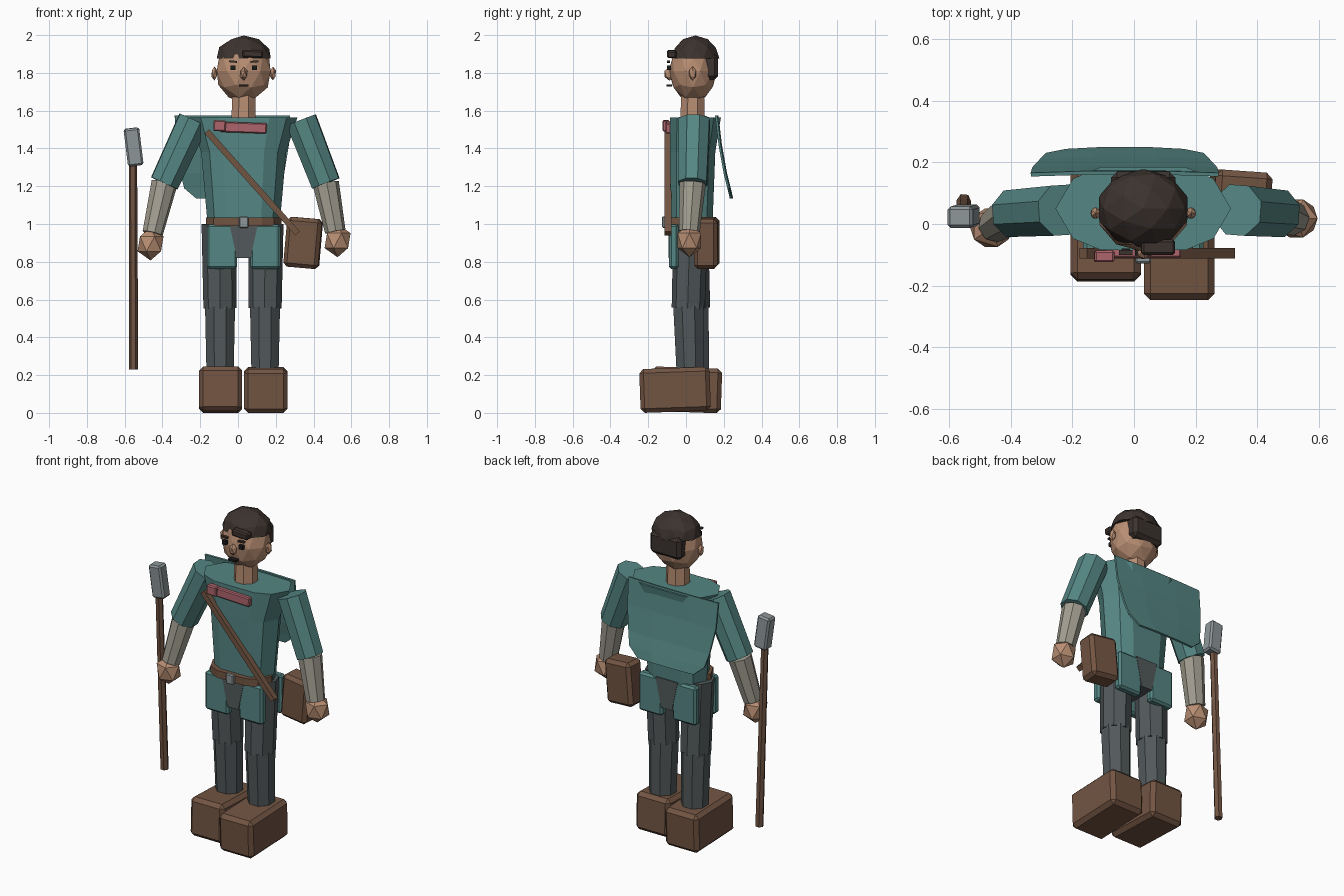
import bpy, bmesh, math
from mathutils import Vector, Matrix, Euler

if "Cube" in bpy.data.objects:
    bpy.data.objects.remove(bpy.data.objects["Cube"])

COLORS = dict(teal=(.09, .24, .23), brown=(.17, .09, .055), skin=(.48, .27, .17), trousers=(.085, .1, .105),
              cream=(.36, .34, .28), hair=(.045, .033, .028), red=(.42, .13, .15),
              metal=(.27, .31, .32), black=(.012, .011, .012))
MATS = {}
for key, c in COLORS.items():
    MATS[key] = bpy.data.materials.new(key)
    MATS[key].diffuse_color = (*c, 1)


def finish(name, bm, mat, bevel=0):
    bmesh.ops.recalc_face_normals(bm, faces=bm.faces)
    me = bpy.data.meshes.new(name)
    bm.to_mesh(me)
    bm.free()
    ob = bpy.data.objects.new(name, me)
    bpy.context.collection.objects.link(ob)
    me.materials.append(MATS[mat])
    if bevel:
        mod = ob.modifiers.new("bevel", 'BEVEL')
        mod.width, mod.segments = bevel, 1
    return ob


def box(name, center, size, mat, rot=(0, 0, 0), bevel=0):
    bm = bmesh.new()
    r = Euler([math.radians(a) for a in rot]).to_matrix().to_4x4()
    bmesh.ops.create_cube(bm, size=1, matrix=Matrix.Translation(center) @ r @ Matrix.Diagonal((*size, 1)))
    return finish(name, bm, mat, bevel)


def limb(name, a, b, ra, rb, mat, sides=8):
    a, b = Vector(a), Vector(b)
    bm = bmesh.new()
    m = Matrix.Translation((a + b) / 2) @ (b - a).to_track_quat('Z', 'Y').to_matrix().to_4x4()
    bmesh.ops.create_cone(bm, cap_ends=True, segments=sides, radius1=ra, radius2=rb, depth=(b - a).length,
                          matrix=m @ Matrix.Rotation(math.pi / sides, 4, 'Z'))
    return finish(name, bm, mat)


def ball(name, center, radii, mat, sub=1, cut=None):
    bm = bmesh.new()
    bmesh.ops.create_icosphere(bm, subdivisions=sub, radius=1,
                               matrix=Matrix.Translation(center) @ Matrix.Diagonal((*radii, 1)))
    if cut is not None:
        g = bm.verts[:] + bm.edges[:] + bm.faces[:]
        bmesh.ops.bisect_plane(bm, geom=g, plane_co=(0, 0, cut), plane_no=(0, 0, -1), clear_outer=True)
        bmesh.ops.holes_fill(bm, edges=[e for e in bm.edges if e.is_boundary])
    return finish(name, bm, mat)


def loft(name, rings, mat, bevel=0):
    bm = bmesh.new()
    vs = [[bm.verts.new(p) for p in ring] for ring in rings]
    n = len(vs[0])
    for lo, hi in zip(vs, vs[1:]):
        for i in range(n):
            bm.faces.new((lo[i], lo[(i + 1) % n], hi[(i + 1) % n], hi[i]))
    bm.faces.new(vs[0])
    bm.faces.new(vs[-1])
    return finish(name, bm, mat, bevel)


# Torso and belt share one ten-sided outline
OUTLINE = [(1, 0), (.8, .72), (.48, 1), (-.48, 1), (-.8, .72), (-1, 0), (-.8, -.72), (-.48, -1), (.48, -1), (.8, -.72)]


def ring(z, rx, ry, cy):
    return [(.03 + x * rx, cy + y * ry, z) for x, y in OUTLINE]


loft("torso", [ring(.99, .19, .11, .03), ring(1.38, .225, .12, .035), ring(1.565, .285, .135, .05)], "teal")
loft("belt", [ring(.99, .2, .11, .0), ring(1.035, .2, .11, .0)], "brown")
box("belt_buckle", (.03, -.115, 1.01), (.05, .025, .06), "metal", bevel=.005)

# Tunic skirt panels, front and back, split in the middle
for side, x in (("left", -.085), ("right", .145)):
    for face, y in (("front", -.065), ("back", .12)):
        box(f"skirt_{face}_{side}", (x, y, .88), (.16, .05, .235), "teal", bevel=.012)
for face, y in (("front", -.067), ("back", .122)):
    box(f"skirt_{face}_middle", (.03, y, .91), (.09, .04, .17), "teal")

# Pelvis wedge showing through the skirt split
loft("pelvis", [[(.03 + sx * w, .027 + sy * .12, z) for sx, sy in ((-1, -1), (1, -1), (1, 1), (-1, 1))]
                for z, w in ((.82, .037), (1.0, .075))], "trousers")

# Legs and boots
for side, x, y, dx in (("left", -.095, .04, -1), ("right", .143, .012, 1)):
    limb(f"{side}_thigh", (x + dx * .006, .025, 1.0), (x, y, .555), .092, .088, "trousers")
    limb(f"{side}_shin", (x, y, .565), (x, y + .01, .22), .086, .078, "trousers")
box("left_boot", (-.092, .002, .122), (.228, .372, .236), "brown", (-2, 0, 0), .022)
box("right_boot", (.147, -.058, .122), (.23, .372, .232), "brown", (2, 0, 0), .022)

# Arms and hands
ARMS = {"left": ((-.235, .045, 1.55), (-.39, .035, 1.215), (-.452, -.005, .95), (-.463, -.012, .895)),
        "right": ((.335, .045, 1.55), (.465, .035, 1.215), (.515, .018, .96), (.527, .018, .912))}
for side, (shoulder, elbow, wrist, hand) in ARMS.items():
    limb(f"{side}_sleeve", shoulder, elbow, .088, .082, "teal")
    limb(f"{side}_forearm", elbow, wrist, .07, .055, "cream")
    ball(f"{side}_hand", hand, (.077, .073, .088), "skin")

# Neck, head and face
limb("neck", (.03, .035, 1.54), (.03, .035, 1.69), .07, .066, "skin")
ball("head", (.03, .037, 1.81), (.15, .127, .165), "skin", 2)
ball("nose", (.03, -.088, 1.795), (.022, .03, .036), "skin")
ball("hair_cap", (.03, .05, 1.868), (.152, .13, .13), "hair", 2, 1.875)
box("hair_back", (.03, .128, 1.83), (.21, .085, .135), "hair", bevel=.02)
box("hair_fringe", (.078, -.075, 1.9), (.11, .05, .04), "hair", (0, 3, 0), .008)
for side, s in (("left", -1), ("right", 1)):
    ball(f"{side}_ear", (.03 + s * .155, .035, 1.797), (.018, .021, .037), "skin")
    box(f"{side}_eye", (.03 + s * .057, -.09, 1.826), (.027, .02, .024), "black")
    box(f"{side}_brow", (.03 + s * .057, -.092, 1.86), (.043, .016, .01), "hair", (0, -s * 5, 0))
box("mouth", (.03, -.088, 1.733), (.052, .03, .012), "black")

# Cape hanging off the back
CAPE = [(1.575, .16, .305), (1.42, .178, .3), (1.27, .205, .275), (1.19, .225, .255), (1.135, .238, .19)]
bm = bmesh.new()
rows = [[bm.verts.new((-.03 + t * w, y + .01 * (1 - abs(t)), z)) for t in (-1, -.4, .4, 1)] for z, y, w in CAPE]
for a, b in zip(rows, rows[1:]):
    for i in range(3):
        bm.faces.new((a[i], a[i + 1], b[i + 1], b[i]))
cape = finish("cape", bm, "teal")
solid = cape.modifiers.new("thickness", 'SOLIDIFY')
solid.thickness, solid.offset = .012, 0

# Neck scarf with knot
box("scarf", (.03, -.092, 1.51), (.245, .035, .055), "red", (0, 2, 0), .006)
box("scarf_knot", (-.097, -.105, 1.52), (.065, .038, .058), "red", (0, 2, 0), .006)

# Shoulder strap and satchel
a, b = Vector((-.165, -.1, 1.49)), Vector((.315, -.09, .95))
box("satchel_strap", (a + b) / 2, ((b - a).length, .035, .032), "brown",
    (0, math.degrees(math.atan2(a.z - b.z, b.x - a.x)), 0))
box("satchel", (.345, .11, .9), (.185, .125, .265), "brown", (0, 5, -4), .02)

# Hammer staff
limb("staff", (-.552, .075, .23), (-.556, .028, 1.32), .024, .022, "brown", 6)
box("staff_head", (-.553, .025, 1.408), (.083, .07, .2), "metal", (2, -7, 0), .01)

for m in bpy.data.materials:
    if m.users and not m.is_grease_pencil:
        m.use_nodes = True
        m.node_tree.nodes["Principled BSDF"].inputs["Base Color"].default_value = m.diffuse_color
